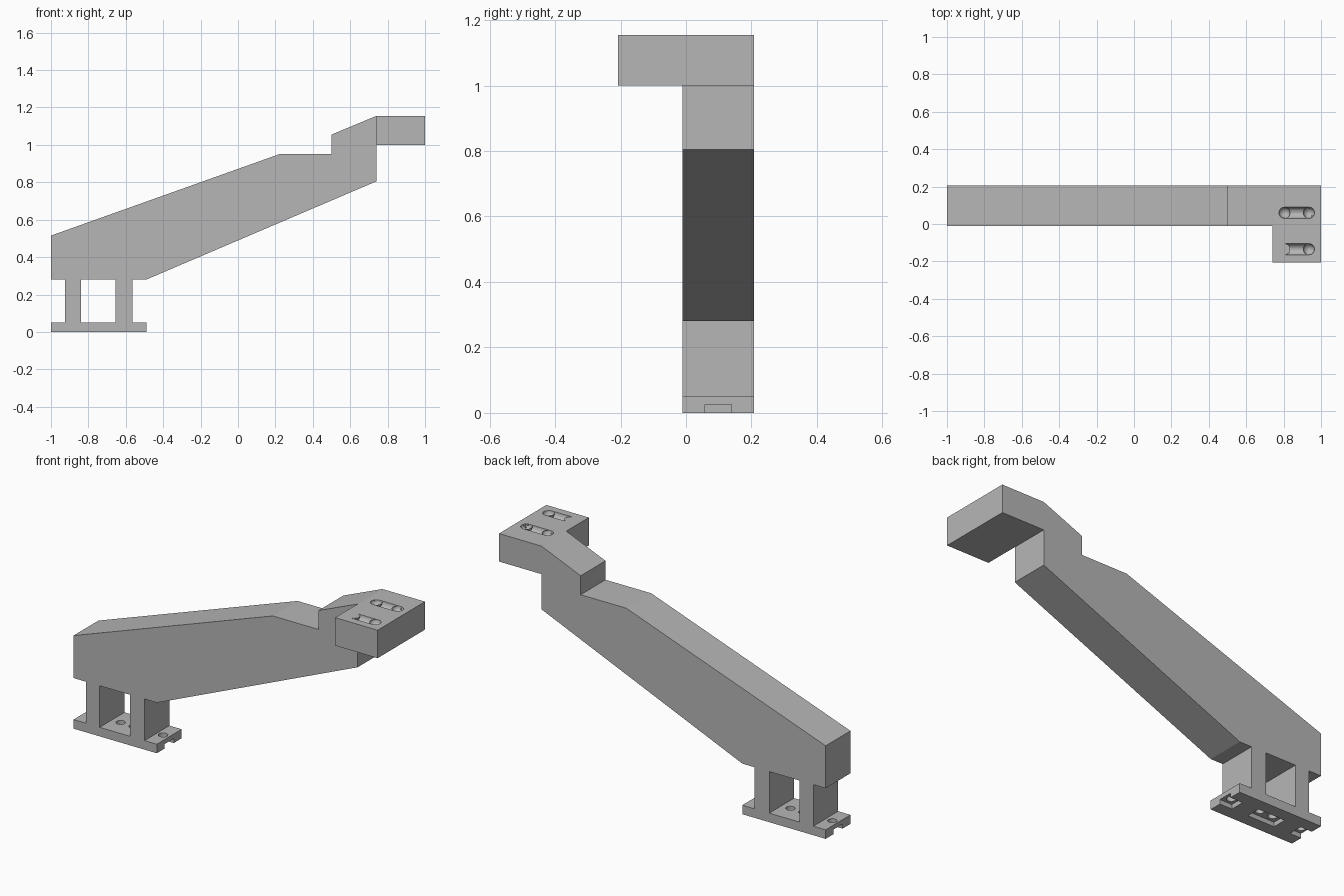
import bpy, bmesh, math
from mathutils import Vector

cube = bpy.data.objects.get("Cube")
if cube:
    bpy.data.objects.remove(cube, do_unlink=True)

BACK, FRONT = 0.207, -0.01
MID = (BACK + FRONT) / 2

grey = bpy.data.materials.new("plain grey")
grey.use_nodes = True
colour = (0.47, 0.47, 0.47, 1)
grey.diffuse_color = colour
grey.node_tree.nodes["Principled BSDF"].inputs["Base Color"].default_value = colour


def finish(name, bm):
    bmesh.ops.recalc_face_normals(bm, faces=bm.faces)
    mesh = bpy.data.meshes.new(name)
    bm.to_mesh(mesh)
    bm.free()
    mesh.materials.append(grey)
    ob = bpy.data.objects.new(name, mesh)
    bpy.context.collection.objects.link(ob)
    return ob


def slab(name, points, y0=FRONT, y1=BACK):
    """Extrude an x-z outline along y."""
    bm = bmesh.new()
    face = bm.faces.new([bm.verts.new((x, y0, z)) for x, z in points])
    new = bmesh.ops.extrude_face_region(bm, geom=[face])["geom"]
    verts = [g for g in new if isinstance(g, bmesh.types.BMVert)]
    bmesh.ops.translate(bm, verts=verts, vec=(0, y1 - y0, 0))
    return finish(name, bm)


def box(name, x0, x1, z0, z1, y0=FRONT, y1=BACK):
    return slab(name, [(x0, z0), (x1, z0), (x1, z1), (x0, z1)], y0, y1)


def capsule(name, x0, x1, y, z, r):
    """Round-ended bar along x."""
    bm = bmesh.new()
    for x in (x0 + r, x1 - r):
        made = bmesh.ops.create_uvsphere(bm, u_segments=24, v_segments=12, radius=r)
        bmesh.ops.translate(bm, verts=made["verts"], vec=(x, y, z))
    hull = bmesh.ops.convex_hull(bm, input=bm.verts)
    bmesh.ops.delete(bm, geom=[v for v in bm.verts if not v.link_faces], context="VERTS")
    return finish(name, bm)


def drill(name, x, y, r):
    bm = bmesh.new()
    bmesh.ops.create_cone(bm, cap_ends=True, segments=24, radius1=r, radius2=r, depth=0.3)
    bmesh.ops.translate(bm, verts=bm.verts, vec=(x, y, 0))
    return finish(name, bm)


def cut(target, cutters):
    for c in cutters:
        mod = target.modifiers.new(c.name, "BOOLEAN")
        mod.operation = "DIFFERENCE"
        mod.solver = "EXACT"
        mod.object = c
        c.hide_render = True
        c.hide_set(True)
        c.display_type = "WIRE"


# Sloping arm with raised step at the upper end
slab("arm", [(-1, 0.28), (-0.49, 0.28), (0.74, 0.805), (0.74, 1.155),
             (0.5, 1.055), (0.5, 0.95), (0.22, 0.95), (-1, 0.515)])

# Mounting head with two blind slots
head = box("mounting_head", 0.74, 1, 1.0, 1.155, -BACK, BACK)
cut(head, [capsule("slot_cutter", 0.775, 0.965, y, 1.155, 0.03) for y in (0.06, -0.135)])

# Two legs
box("outer_leg", -0.925, -0.84, 0.05, 0.28)
box("inner_leg", -0.655, -0.565, 0.05, 0.28)

# Foot plate with recesses underneath and bolt holes
foot = box("foot_plate", -1, -0.49, 0, 0.05)
recesses = [box("recess_cutter", x0, x1, -0.05, 0.025, MID - 0.04, MID + 0.04)
            for x0, x1 in ((-1.05, -0.93), (-0.83, -0.665), (-0.565, -0.44))]
holes = [drill("bolt_hole_cutter", x, MID, 0.024) for x in (-0.965, -0.787, -0.708, -0.528)]
cut(foot, recesses + holes)
